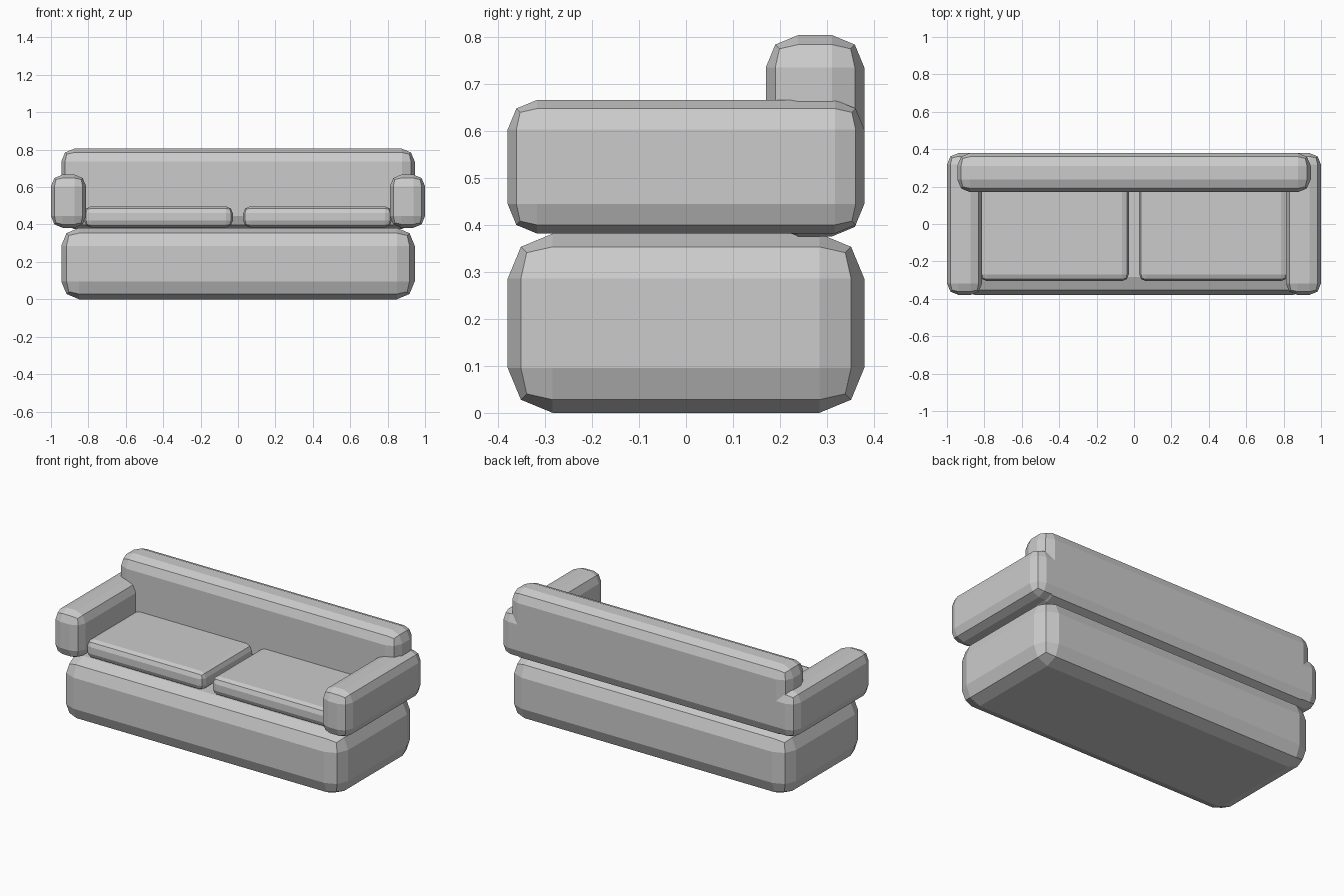
import bpy

default = bpy.data.objects.get("Cube")
if default:
    bpy.data.objects.remove(default, do_unlink=True)

# Upholstery colour
fabric = bpy.data.materials.new("grey_fabric")
fabric.use_nodes = True
grey = (0.6, 0.6, 0.6, 1)
fabric.diffuse_color = grey
fabric.node_tree.nodes["Principled BSDF"].inputs["Base Color"].default_value = grey


def padded_block(name, low, high, bevel):
    """Flat-shaded box between two corners, with two-step rounded edges."""
    centre = [(a + b) / 2 for a, b in zip(low, high)]
    bpy.ops.mesh.primitive_cube_add(size=1, location=centre)
    block = bpy.context.object
    block.name = name
    block.scale = [b - a for a, b in zip(low, high)]
    bpy.ops.object.transform_apply(location=False, rotation=False, scale=True)
    rounding = block.modifiers.new("rounded_edges", "BEVEL")
    rounding.width = bevel
    rounding.segments = 2
    rounding.limit_method = "NONE"
    block.data.materials.append(fabric)
    return block


# Base and backrest
padded_block("base", (-0.945, -0.38, 0), (0.945, 0.38, 0.382), 0.096)
padded_block("backrest", (-0.945, 0.17, 0.376), (0.945, 0.38, 0.805), 0.069)

# Armrests and seat cushions, one per side
for side, sign in (("left", 1), ("right", -1)):
    for part, inner, outer, front, back, bottom, top, bevel in (
        ("armrest", 0.812, 1.0, -0.38, 0.38, 0.382, 0.667, 0.063),
        ("seat_cushion", 0.028, 0.822, -0.305, 0.25, 0.385, 0.496, 0.035),
    ):
        x0, x1 = sorted((sign * inner, sign * outer))
        padded_block(f"{side}_{part}", (x0, front, bottom), (x1, back, top), bevel)
